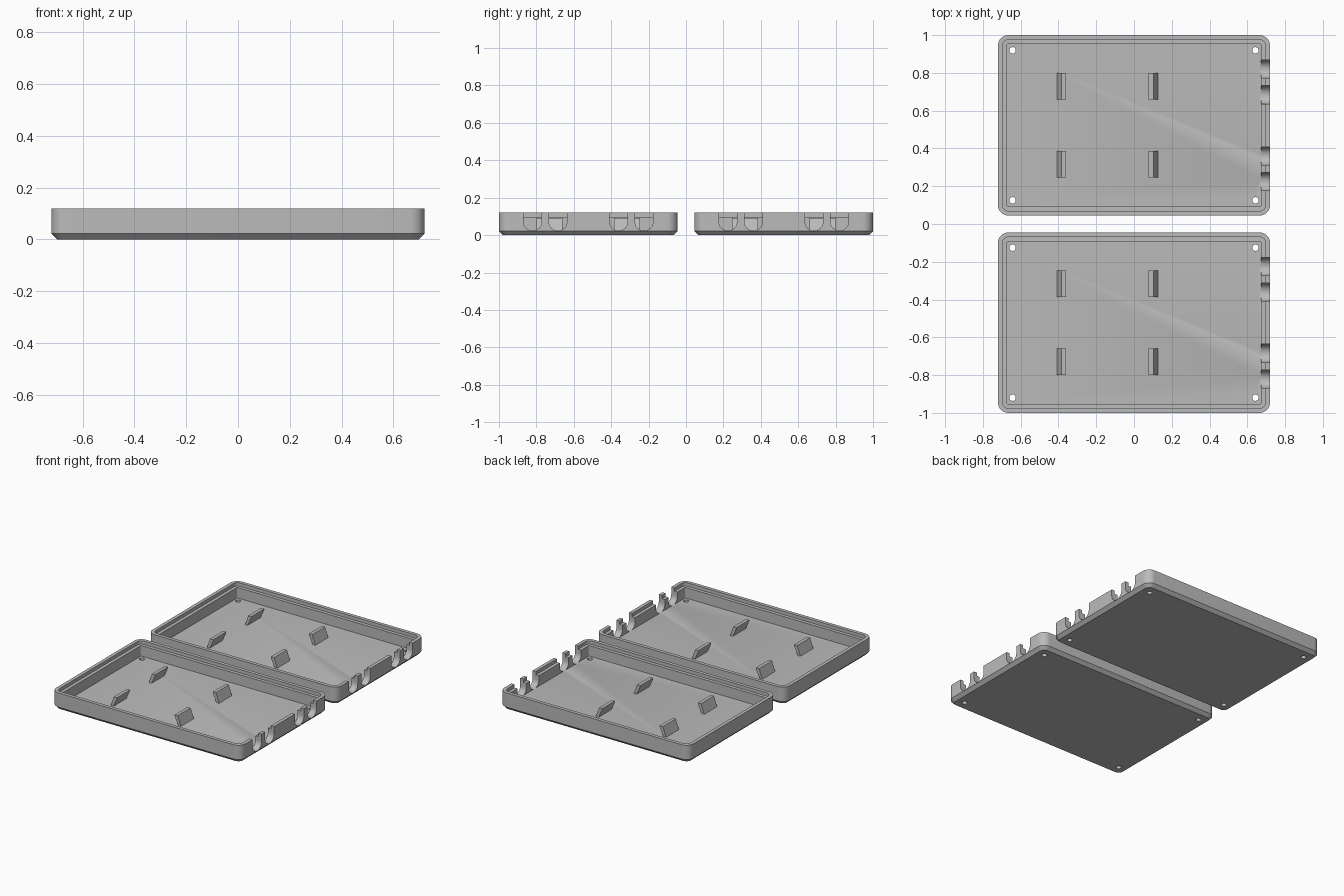
import bpy, bmesh, math

if "Cube" in bpy.data.objects:
    bpy.data.objects.remove(bpy.data.objects["Cube"])

W, D, H = 0.72, 0.4775, 0.12      # tray half width, half depth, height
FLOOR, R = 0.025, 0.055           # floor height, corner radius
LEDGE = 0.097

grey = bpy.data.materials.new("plain grey")
grey.diffuse_color = (0.5, 0.5, 0.5, 1)
grey.use_nodes = True
grey.node_tree.nodes["Principled BSDF"].inputs["Base Color"].default_value = grey.diffuse_color


def finish(name, bm, loc=(0, 0, 0)):
    bmesh.ops.recalc_face_normals(bm, faces=bm.faces)
    me = bpy.data.meshes.new(name)
    bm.to_mesh(me)
    bm.free()
    me.materials.append(grey)
    ob = bpy.data.objects.new(name, me)
    ob.location = loc
    bpy.context.collection.objects.link(ob)
    return ob


def ring(bm, inset, z, seg=8):
    """Rounded rectangle loop, inset from the outer outline."""
    r = max(R - inset, 0.004)
    out = []
    for k, (sx, sy) in enumerate([(1, 1), (-1, 1), (-1, -1), (1, -1)]):
        cx, cy = sx * (W - inset - r), sy * (D - inset - r)
        for i in range(seg + 1):
            a = (k + i / seg) * math.pi / 2
            out.append(bm.verts.new((cx + r * math.cos(a), cy + r * math.sin(a), z)))
    return out


def prism(bm, points, offset):
    """Extrude a closed outline of 3D points along an offset."""
    f = bm.faces.new([bm.verts.new(p) for p in points])
    g = bmesh.ops.extrude_face_region(bm, geom=[f])
    vs = [v for v in g["geom"] if isinstance(v, bmesh.types.BMVert)]
    bmesh.ops.translate(bm, vec=offset, verts=vs)


def make_tray(name, y0):
    # Shell: chamfered base, outer wall, rim, ledge, inner wall, floor
    bm = bmesh.new()
    steps = [(0.022, 0), (0, 0.022), (0, H), (0.024, H),
             (0.024, LEDGE), (0.047, LEDGE), (0.047, FLOOR)]
    loops = [ring(bm, i, z) for i, z in steps]
    for a, b in zip(loops, loops[1:]):
        for i in range(len(a)):
            j = (i + 1) % len(a)
            bm.faces.new((a[i], a[j], b[j], b[i]))
    bm.faces.new(loops[0])
    bm.faces.new(loops[-1])
    tray = finish(name, bm, (0, y0, 0))

    # Cutter: four U-shaped cable slots on the right wall, four screw holes
    bm = bmesh.new()
    r = 0.048
    for c in (-0.298, -0.162, 0.162, 0.298):
        c *= 1.0
        pts = [(0.668, c + r, 0.2)]
        for i in range(17):
            a = -math.pi * i / 16
            pts.append((0.668, c + r * math.cos(a), 0.071 + r * math.sin(a)))
        pts.append((0.668, c - r, 0.2))
        prism(bm, pts, (0.1, 0, 0))
    for sx in (-1, 1):
        for sy in (-1, 1):
            pts = [(sx * 0.643 + 0.017 * math.cos(i * math.pi / 8),
                    sy * 0.397 + 0.017 * math.sin(i * math.pi / 8), -0.05)
                   for i in range(16)]
            prism(bm, pts, (0, 0, 0.13))
    cutter = finish(name + "_cutter", bm, (0, y0, 0))
    cutter.hide_render = True
    mod = tray.modifiers.new("openings", "BOOLEAN")
    mod.operation, mod.solver, mod.object = "DIFFERENCE", "EXACT", cutter
    bpy.ops.object.select_all(action="DESELECT")
    bpy.context.view_layer.objects.active = tray
    tray.select_set(True)
    bpy.context.view_layer.update()
    bpy.ops.object.modifier_apply(modifier=mod.name)
    bpy.data.objects.remove(cutter)
    bpy.ops.object.shade_smooth_by_angle(angle=math.radians(30))

    # Four hooked clips leaning towards each other across the floor
    profile = [(0.05, FLOOR - 0.005), (0.024, 0.092), (0, 0.092),
               (0, 0.084), (0.03, FLOOR - 0.005)]
    for tip, d, side in ((-0.36, -1, "left"), (0.078, 1, "right")):
        for cy, end in ((-0.207, "front"), (0.207, "back")):
            bm = bmesh.new()
            prism(bm, [(tip + d * s, cy - 0.07, z) for s, z in profile], (0, 0.14, 0))
            finish(f"{name}_{side}_{end}_clip", bm, (0, y0, 0))


make_tray("front_tray", -0.5225)
make_tray("back_tray", 0.5225)
